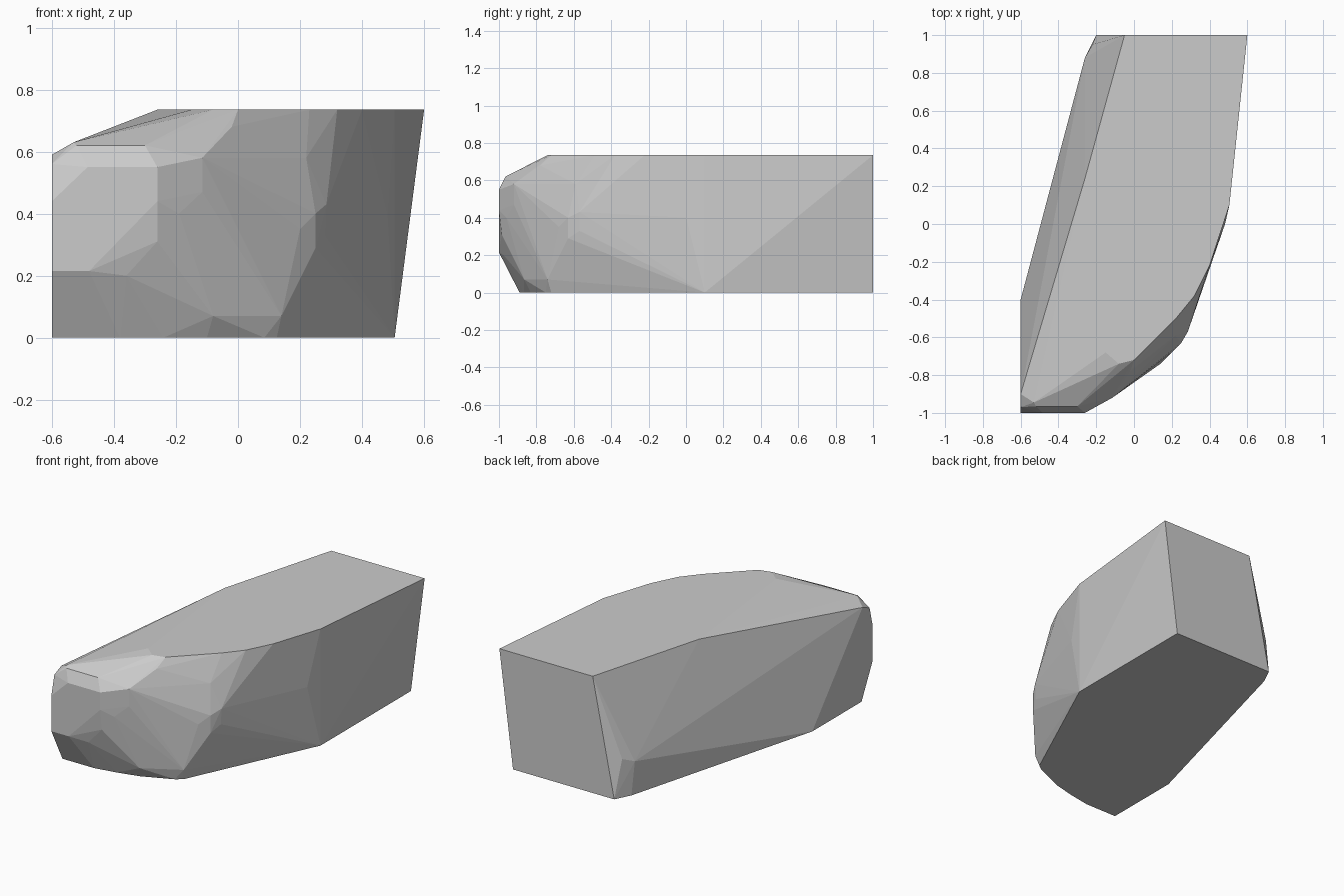
import bpy, bmesh, math

# Faceted block: level outlines and corner points wrapped in one convex skin
def at_height(z, outline):
    return [(x, y, z) for x, y in outline]

# Flat base and flat roof
base = at_height(0.0, [(0.505, 1), (-0.2, 1), (-0.25, 0.9), (-0.6, -0.4), (-0.6, -0.89),
                       (-0.38, -0.89), (-0.24, -0.865), (-0.1, -0.83),
                       (0.085, -0.75), (0.125, -0.72), (0.505, 0.1)])
roof = at_height(0.735, [(-0.05, 1), (0.6, 1), (0.505, 0.1), (0.4, -0.22), (0.32, -0.38),
                         (0.23, -0.49), (0.0, -0.72), (-0.08, -0.74), (-0.15, -0.68),
                         (-0.26, 0.24)])

# Flat nose and the bevels around it
nose = [(x, -1.0, z) for x, z in [(-0.6, 0.215), (-0.48, 0.215), (-0.26, 0.44),
                                  (-0.26, 0.55), (-0.485, 0.55), (-0.6, 0.44)]]
nose_bevel = [(-0.6, -0.97, 0.56), (-0.6, -0.9, 0.59), (-0.53, -0.945, 0.63),
              (-0.52, -0.965, 0.62), (-0.30, -0.965, 0.62), (-0.36, -0.975, 0.2),
              (-0.26, -0.985, 0.31), (-0.19, -0.96, 0.40)]

# Rounded right flank and the clipped back left corner
right_flank = [(-0.115, -0.92, 0.58), (-0.115, -0.92, 0.47), (-0.02, -0.78, 0.68),
               (-0.15, -0.885, 0.1), (-0.08, -0.865, 0.07), (0.14, -0.74, 0.07),
               (0.2, -0.68, 0.35), (0.25, -0.63, 0.40), (0.25, -0.63, 0.29),
               (0.285, -0.57, 0.43), (0.28, -0.57, 0.33), (0.22, -0.59, 0.58),
               (0.482, 0.0, 0.40)]
back_corner = [(-0.26, 0.88, 0.21), (-0.22, 0.95, 0.24)]

bm = bmesh.new()
for p in base + roof + nose + nose_bevel + right_flank + back_corner:
    bm.verts.new(p)
hull = bmesh.ops.convex_hull(bm, input=bm.verts[:])
spare = {g for g in hull["geom_interior"] + hull["geom_unused"]
         if isinstance(g, bmesh.types.BMVert)}
bmesh.ops.delete(bm, geom=list(spare), context='VERTS')
bmesh.ops.dissolve_limit(bm, angle_limit=math.radians(0.5), verts=bm.verts[:], edges=bm.edges[:])
bmesh.ops.recalc_face_normals(bm, faces=bm.faces[:])

mesh = bpy.data.meshes.new("faceted_block")
bm.to_mesh(mesh)
bm.free()
block = bpy.data.objects.new("faceted_block", mesh)
bpy.context.collection.objects.link(block)
